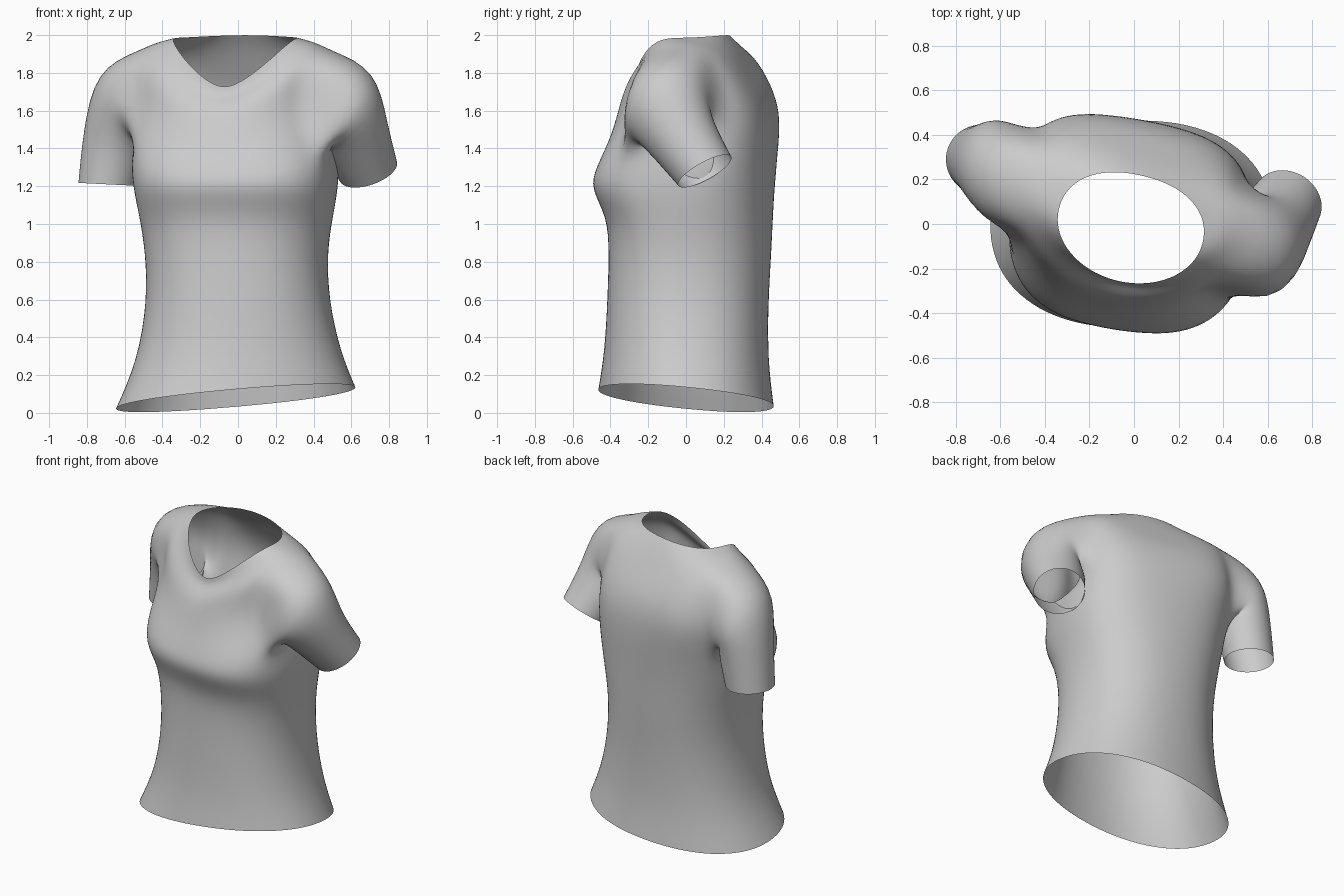
import bpy, bmesh
from math import sin, cos, pi, radians, copysign
from mathutils import Vector

cube = bpy.data.objects.get("Cube")
if cube:
    bpy.data.objects.remove(cube, do_unlink=True)

SEG = 24         # columns around the torso

# Torso rings, hem to neckline: side height, front drop, back drop, centre x, centre y,
# half width, front depth, back depth, twist, front and back roundness (1 = ellipse, less = boxy)
RINGS = [
    (0.08, 0, 0, -0.012, 0, 0.64, 0.468, 0.468, 3, 0.92, 0.9),
    (0.30, 0, 0, 0.005, 0, 0.542, 0.435, 0.437, 1, 0.9, 0.88),
    (0.60, 0, 0, 0, 0, 0.485, 0.42, 0.44, -2, 0.88, 0.87),
    (0.85, 0, 0, -0.01, 0, 0.485, 0.41, 0.455, -5, 0.88, 0.86),
    (1.04, 0, 0, -0.01, 0, 0.515, 0.415, 0.46, -7, 0.82, 0.83),
    (1.20, 0.01, 0, -0.01, 0, 0.545, 0.50, 0.465, -9, 0.72, 0.81),
    (1.38, 0.1, 0, -0.015, 0.03, 0.55, 0.50, 0.445, -10, 0.78, 0.76),
    (1.55, 0.15, 0, -0.03, 0.06, 0.53, 0.47, 0.415, -12, 0.92, 0.64),
    (1.71, 0.20, 0.02, -0.03, 0.07, 0.52, 0.44, 0.365, -14, 1, 0.64),
    (1.92, 0.31, 0.12, -0.02, 0.07, 0.53, 0.40, 0.29, -14, 0.95, 0.78),
    (1.965, 0.30, 0.04, -0.015, 0.03, 0.43, 0.30, 0.255, -13, 1, 0.9),
    (1.985, 0.27, -0.015, -0.015, -0.01, 0.335, 0.255, 0.235, -13, 1, 0.9),
]
ARM_LOW, ARM_TOP = 6, 9      # rings that bound the armholes

# Sleeve rings per side, shoulder to cuff: centre, direction, radius
SLEEVES = {
    1: [((0.61, -0.125, 1.615), (0.85, 0.1, -0.5), 0.25),
        ((0.61, -0.035, 1.47), (0.35, 0.35, -0.9), 0.198),
        ((0.69, 0.10, 1.28), (0.3, 0.48, -0.87), 0.165)],
    -1: [((-0.635, 0.24, 1.615), (-0.85, 0.05, -0.5), 0.245),
         ((-0.65, 0.28, 1.45), (-0.2, 0.05, -1), 0.18),
         ((-0.69, 0.29, 1.21), (-0.05, 0, -1), 0.16)],
}


def spow(value, power):
    return copysign(abs(value) ** power, value)


def torso_ring(bm, index):
    z, drop_f, drop_b, cx, cy, width, depth_f, depth_b, twist, box_f, box_b = RINGS[index]
    tilt = max(0, 1 - index / 2)      # slanted hem
    tw = radians(twist)
    verts = []
    for i in range(SEG):
        a = 2 * pi * i / SEG
        c, s = cos(a), sin(a)
        depth, drop, box = (depth_f, drop_f, box_f) if s < 0 else (depth_b, drop_b, box_b)
        px = width * spow(c, box)
        py = depth * spow(s, box)
        x = cx + px * cos(tw) - py * sin(tw)
        y = cy + px * sin(tw) + py * cos(tw)
        fall = drop * (1 - abs(c) ** 1.5)
        verts.append(bm.verts.new((x, y, z - fall + tilt * (0.09 * x - 0.1 * y))))
    return verts


def bridge(bm, lower, upper, skip=()):
    n = len(lower)
    for i in range(n):
        if i not in skip:
            j = (i + 1) % n
            bm.faces.new((lower[i], lower[j], upper[j], upper[i]))


def armhole(rings, side):
    """Loop of vertices from the shoulder top, forward, down and round the back."""
    base = 0 if side > 0 else SEG // 2

    def at(row, forward):
        return rings[row][(base - side * forward) % SEG]
    inner = range(ARM_LOW + 1, ARM_TOP)
    return ([at(ARM_TOP, k) for k in (0, 1, 2)]
            + [at(r, 2) for r in reversed(inner)]
            + [at(ARM_LOW, k) for k in (2, 1, 0, -1, -2)]
            + [at(r, -2) for r in inner]
            + [at(ARM_TOP, k) for k in (-2, -1)])


def sleeve_ring(bm, side, count, centre, direction, radius):
    n = Vector(direction).normalized()
    v = Vector((0, 1, 0))
    v = (v - n * v.dot(n)).normalized()
    u = n.cross(v) * side
    ring = []
    for j in range(count):
        t = -2 * pi * j / count
        ring.append(bm.verts.new(Vector(centre) + (u * cos(t) + v * sin(t)) * radius))
    return ring


bm = bmesh.new()

# Torso, with openings left at both sides for the sleeves
rings = [torso_ring(bm, i) for i in range(len(RINGS))]
half = SEG // 2
openings = {(side + k) % SEG for side in (0, half) for k in (-2, -1, 0, 1)}
for i in range(len(rings) - 1):
    bridge(bm, rings[i], rings[i + 1], openings if ARM_LOW <= i < ARM_TOP else ())

# Sleeves grown from the openings
for side, parts in SLEEVES.items():
    loop = armhole(rings, side)
    for part in parts:
        ring = sleeve_ring(bm, side, len(loop), *part)
        bridge(bm, loop, ring)
        loop = ring

# Normals point away from the body: check on a back face
bmesh.ops.recalc_face_normals(bm, faces=bm.faces)
bm.normal_update()
back_face = max(bm.faces, key=lambda f: f.calc_center_median().y)
if back_face.normal.y < 0:
    bmesh.ops.reverse_faces(bm, faces=bm.faces)
for face in bm.faces:
    face.smooth = True

mesh = bpy.data.meshes.new("shirt")
bm.to_mesh(mesh)
bm.free()
shirt = bpy.data.objects.new("shirt", mesh)
bpy.context.collection.objects.link(shirt)
smooth = shirt.modifiers.new("smooth_cloth", 'SUBSURF')
smooth.levels = smooth.render_levels = 2

# Cloth colour
cloth = bpy.data.materials.new("grey_cloth")
cloth.use_nodes = True
grey = (0.6, 0.6, 0.6, 1)
cloth.diffuse_color = grey
cloth.node_tree.nodes["Principled BSDF"].inputs["Base Color"].default_value = grey
mesh.materials.append(cloth)
